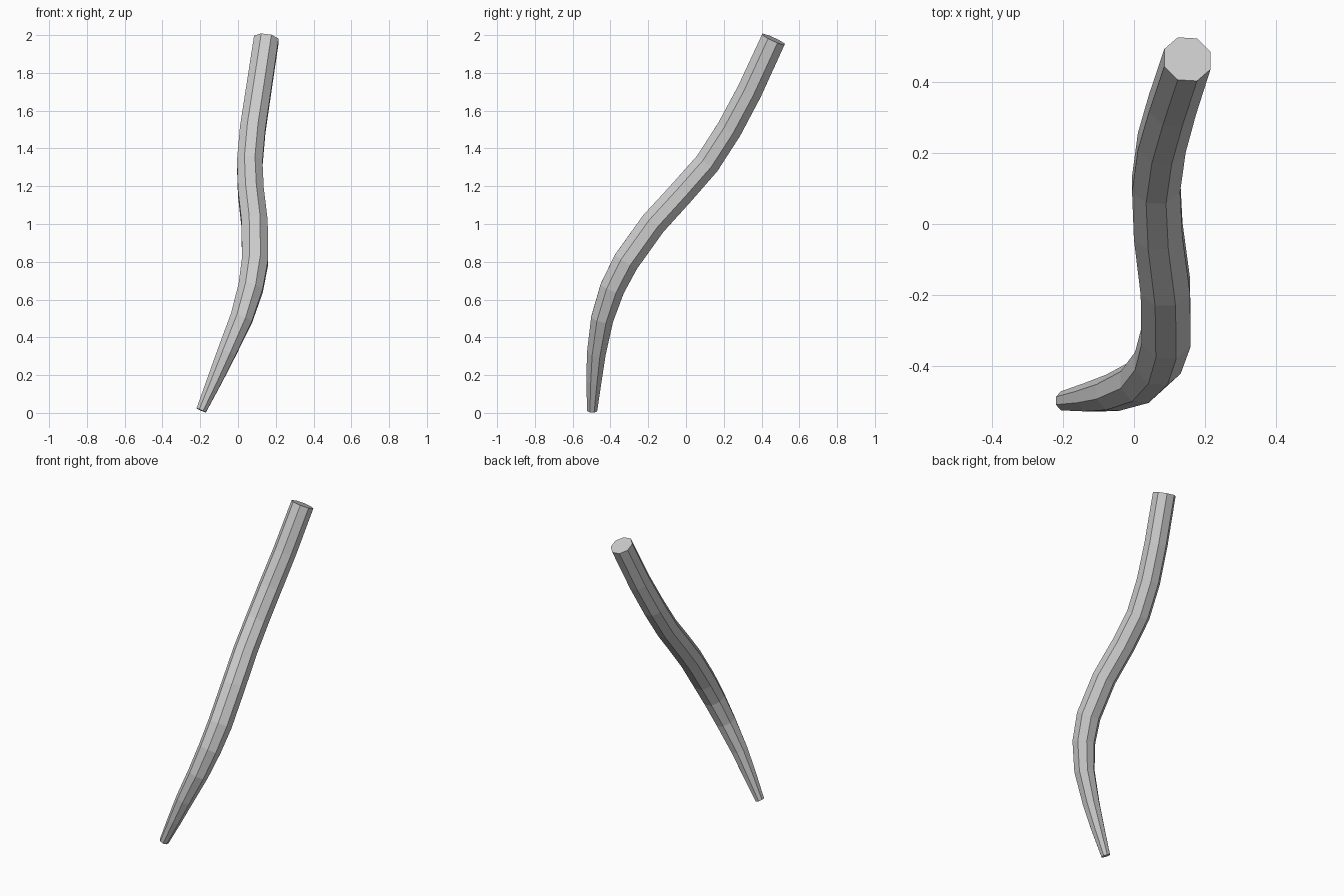
import bpy
import bmesh
import math
from mathutils import Vector

cube = bpy.data.objects.get("Cube")
if cube:
    bpy.data.objects.remove(cube, do_unlink=True)

# Centre line of the bent stem with its radius: x, y, z, radius
PATH = [
    (-0.195, -0.497, 0.013, 0.029),
    (-0.125, -0.487, 0.17, 0.043),
    (-0.06, -0.474, 0.32, 0.054),
    (0.018, -0.443, 0.50, 0.064),
    (0.067, -0.39, 0.66, 0.071),
    (0.09, -0.318, 0.80, 0.075),
    (0.088, -0.175, 1.00, 0.075),
    (0.068, -0.02, 1.17, 0.074),
    (0.062, 0.112, 1.32, 0.073),
    (0.078, 0.228, 1.50, 0.073),
    (0.108, 0.335, 1.70, 0.072),
    (0.150, 0.463, 1.978, 0.071),
]
SIDES = 8

material = bpy.data.materials.new("light_grey")
material.use_nodes = True
grey = (0.6, 0.6, 0.6, 1)
material.diffuse_color = grey
material.node_tree.nodes["Principled BSDF"].inputs["Base Color"].default_value = grey

# Sweep an octagon along the centre line
bm = bmesh.new()
points = [Vector(p[:3]) for p in PATH]
rings = []
for i, p in enumerate(points):
    before = points[max(i - 1, 0)]
    after = points[min(i + 1, len(points) - 1)]
    tangent = (after - before).normalized()
    side = Vector((1, 0, 0))
    side = (side - tangent * side.dot(tangent)).normalized()
    up = tangent.cross(side)
    ring = []
    for k in range(SIDES):
        a = (k + 0.5) * math.tau / SIDES
        ring.append(bm.verts.new(p + PATH[i][3] * (side * math.cos(a) + up * math.sin(a))))
    rings.append(ring)

# Faceted walls and flat end caps
for low, high in zip(rings, rings[1:]):
    for k in range(SIDES):
        n = (k + 1) % SIDES
        bm.faces.new((low[k], low[n], high[n], high[k]))
bm.faces.new(rings[0][::-1])
bm.faces.new(rings[-1])
bmesh.ops.recalc_face_normals(bm, faces=bm.faces)

mesh = bpy.data.meshes.new("bent_stem")
bm.to_mesh(mesh)
bm.free()
mesh.materials.append(material)
stem = bpy.data.objects.new("bent_stem", mesh)
bpy.context.collection.objects.link(stem)
